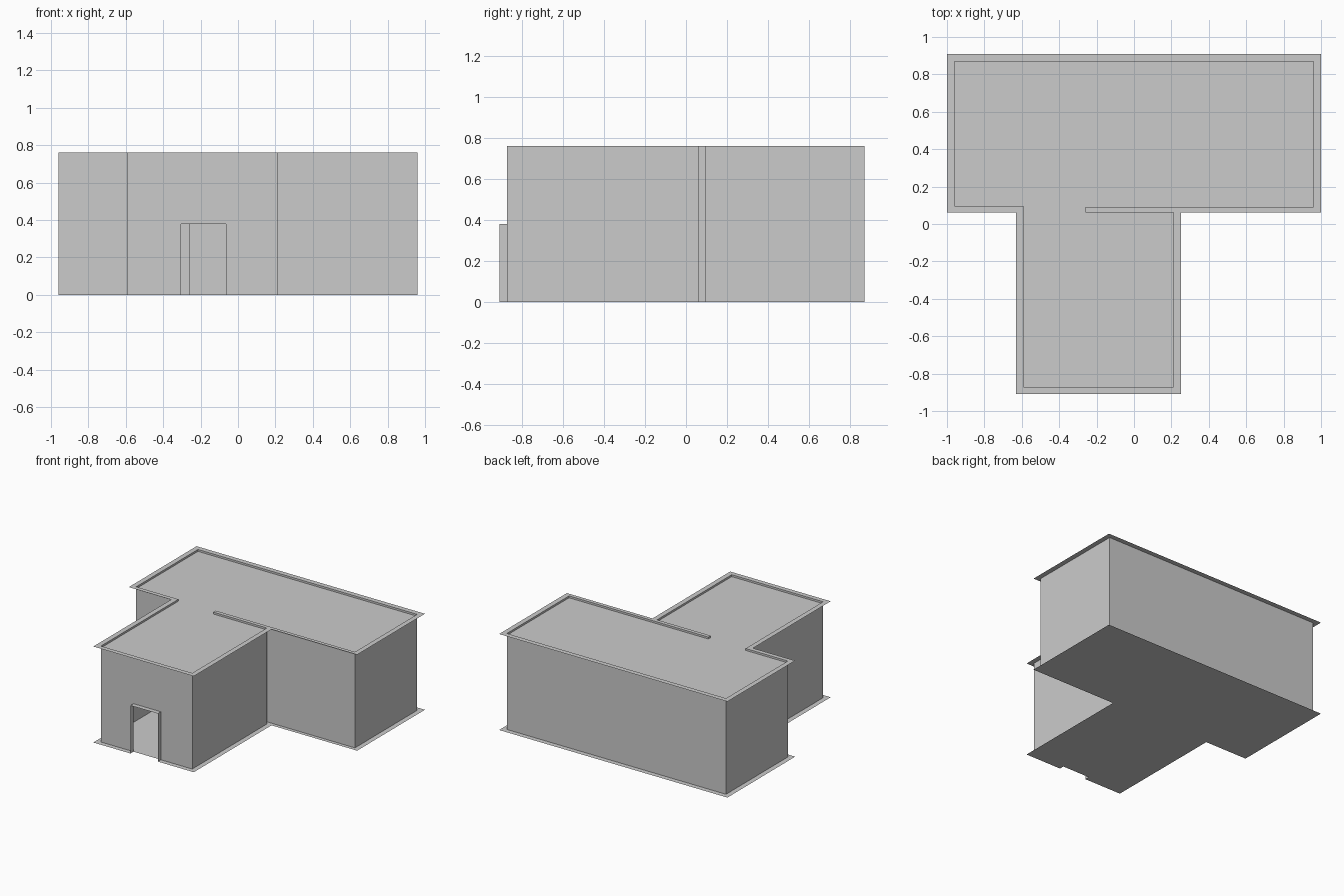
import bpy

if "Cube" in bpy.data.objects:
    bpy.data.objects.remove(bpy.data.objects["Cube"])

H = 0.76          # wall height
CEIL = 0.745      # recessed ceiling
DOOR_H = 0.38
DX0, DX1 = -0.305, -0.065
Y_OUT, Y_IN = -0.91, -0.872

# Room outline (inner wall faces, including the partition stub), starting right of the door
inner = [(0.21, Y_IN), (0.21, 0.062), (-0.26, 0.062), (-0.26, 0.092),
         (0.96, 0.092), (0.96, 0.87), (-0.96, 0.87), (-0.96, 0.097),
         (-0.59, 0.097), (-0.59, Y_IN)]

# Outer T-shaped outline, starting right of the door
outer = [(0.25, Y_OUT), (0.25, 0.062), (1, 0.062), (1, 0.91),
         (-1, 0.91), (-1, 0.062), (-0.63, 0.062), (-0.63, Y_OUT)]

# Rim between both outlines, interrupted at the doorway
rim = ([(DX1, Y_OUT)] + outer + [(DX0, Y_OUT), (DX0, Y_IN)]
       + inner[::-1] + [(DX1, Y_IN)])
over_door = [(DX0, Y_OUT), (DX1, Y_OUT), (DX1, Y_IN), (DX0, Y_IN)]


def faces_object(name, polys):
    """Make an object from a list of 3D polygons."""
    verts, faces = [], []
    for poly in polys:
        faces.append(list(range(len(verts), len(verts) + len(poly))))
        verts += poly
    mesh = bpy.data.meshes.new(name)
    mesh.from_pydata(verts, [], faces)
    mesh.update()
    obj = bpy.data.objects.new(name, mesh)
    bpy.context.collection.objects.link(obj)
    return obj


def flat(points, z, down=False):
    pts = [(x, y, z) for x, y in points]
    return pts[::-1] if down else pts


def upright(a, b, top):
    return [(*a, 0), (*b, 0), (*b, top), (*a, top)]


# Walls, the front one with a door opening
walls = [upright(a, b, H) for a, b in zip(inner, inner[1:])]
front = [(-0.59, 0), (DX0, 0), (DX0, DOOR_H), (DX1, DOOR_H), (DX1, 0),
         (0.21, 0), (0.21, H), (-0.59, H)]
walls.append([(x, Y_IN, z) for x, z in front])
faces_object("walls", walls)

# Floor and recessed ceiling
faces_object("floor", [flat(inner, 0, True)])
faces_object("ceiling", [flat(inner, CEIL)])

# Wall rims at the top and bottom
faces_object("top_rim", [flat(rim, H), flat(over_door, H)])
faces_object("bottom_rim", [flat(rim, 0, True)])

# Door reveal: two jambs and the lintel underside
faces_object("door_reveal", [
    upright((DX0, Y_OUT), (DX0, Y_IN), DOOR_H),
    upright((DX1, Y_IN), (DX1, Y_OUT), DOOR_H),
    flat(over_door, DOOR_H, True)])
